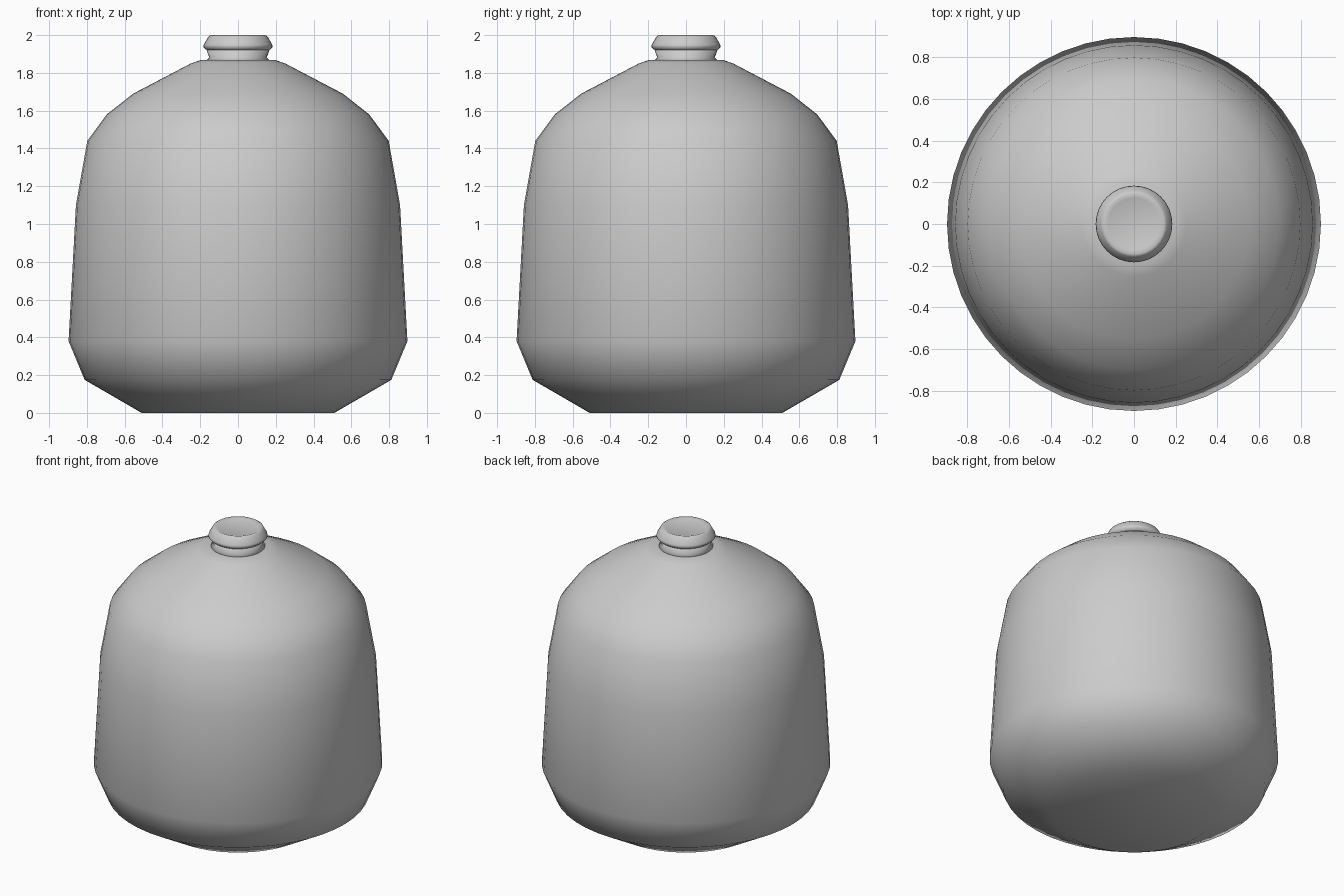
import bpy, bmesh, math

if "Cube" in bpy.data.objects:
    bpy.data.objects.remove(bpy.data.objects["Cube"])


def lathe(name, profile, segments):
    """Spin a (radius, z) profile round the z axis; zero radius makes a pole."""
    bm = bmesh.new()
    rings = []
    for r, z in profile:
        if r == 0:
            rings.append([bm.verts.new((0, 0, z))] * segments)
        else:
            rings.append([bm.verts.new((r * math.cos(2 * math.pi * i / segments),
                                        r * math.sin(2 * math.pi * i / segments), z))
                          for i in range(segments)])
    for a, b in zip(rings, rings[1:]):
        for i in range(segments):
            j = (i + 1) % segments
            bm.faces.new(list(dict.fromkeys((a[i], a[j], b[j], b[i]))))
    bmesh.ops.recalc_face_normals(bm, faces=bm.faces[:])
    for f in bm.faces:
        f.smooth = True
    mesh = bpy.data.meshes.new(name)
    bm.to_mesh(mesh)
    bm.free()
    obj = bpy.data.objects.new(name, mesh)
    bpy.context.collection.objects.link(obj)
    return obj


# Tank: flat base, chamfered foot, tapering wall, domed shoulder
lathe("tank_body", [(0, 0), (0.51, 0), (0.812, 0.175), (0.897, 0.38), (0.858, 1.10),
                    (0.798, 1.44), (0.695, 1.58), (0.555, 1.69), (0.25, 1.85),
                    (0.20, 1.867), (0, 1.867)], 48)

# Short neck flaring into the shoulder
lathe("neck", [(0, 1.85), (0.175, 1.862), (0.152, 1.88), (0.166, 1.92), (0, 1.925)], 32)

# Screw cap with bevelled rim and slightly dished top
lathe("cap", [(0, 1.915), (0.162, 1.917), (0.184, 1.937), (0.181, 1.95), (0.157, 1.992),
              (0.145, 2.0), (0.125, 1.992), (0, 1.99)], 32)
